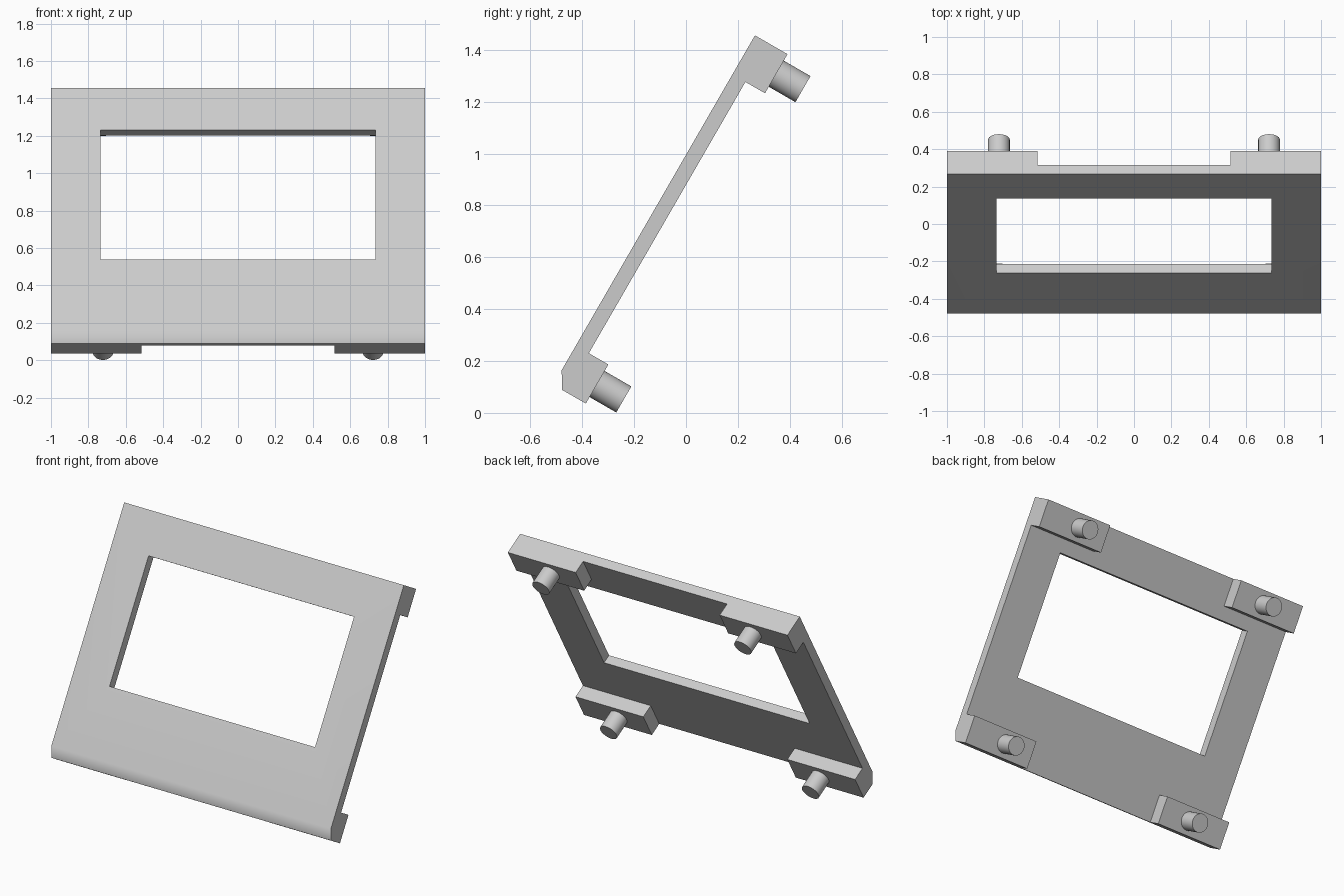
import bpy, bmesh, math
from mathutils import Matrix

cube = bpy.data.objects.get("Cube")
if cube:
    bpy.data.objects.remove(cube, do_unlink=True)

# Panel frame: local x = width, y = distance down the slope, z = depth behind the face
FRAME = Matrix.Translation((0, 0.266, 1.456)) @ Matrix.Rotation(math.radians(-120), 4, 'X')
THICK, PAD_DEPTH, PEG_DEPTH, LENGTH = 0.058, 0.145, 0.264, 1.556

grey = bpy.data.materials.new("light_grey")
grey.use_nodes = True
grey.diffuse_color = (0.6, 0.6, 0.6, 1)
grey.node_tree.nodes["Principled BSDF"].inputs["Base Color"].default_value = (0.6, 0.6, 0.6, 1)


def add_object(name, bm):
    bmesh.ops.recalc_face_normals(bm, faces=bm.faces)
    mesh = bpy.data.meshes.new(name)
    bm.to_mesh(mesh)
    bm.free()
    mesh.materials.append(grey)
    obj = bpy.data.objects.new(name, mesh)
    bpy.context.collection.objects.link(obj)
    obj.matrix_world = FRAME
    return obj


def add_box(name, low, high):
    bm = bmesh.new()
    size = [b - a for a, b in zip(low, high)]
    mid = [(a + b) / 2 for a, b in zip(low, high)]
    bmesh.ops.create_cube(bm, size=1, matrix=Matrix.Translation(mid) @ Matrix.Diagonal((*size, 1)))
    return add_object(name, bm)


def smooth(obj):
    bpy.ops.object.select_all(action='DESELECT')
    obj.select_set(True)
    bpy.context.view_layer.objects.active = obj
    bpy.ops.object.shade_smooth_by_angle(angle=math.radians(35))


# Sloping panel with a chamfered lower front edge
bm = bmesh.new()
profile = [(0, 0), (0, THICK), (LENGTH, THICK), (LENGTH, 0.039), (1.491, 0)]
face = bm.faces.new([bm.verts.new((-1, s, d)) for s, d in profile])
extruded = bmesh.ops.extrude_face_region(bm, geom=[face])["geom"]
bmesh.ops.translate(bm, vec=(2, 0, 0), verts=[v for v in extruded if isinstance(v, bmesh.types.BMVert)])
panel = add_object("panel", bm)

# Window opening
cutter = add_box("window_cutter", (-0.735, 0.26, -0.1), (0.735, 1.058, 0.2))
cutter.hide_render = True
cut = panel.modifiers.new("window", 'BOOLEAN')
cut.operation = 'DIFFERENCE'
cut.solver = 'EXACT'
cut.object = cutter
bpy.context.view_layer.objects.active = panel
bpy.ops.object.modifier_apply(modifier=cut.name)
bpy.data.objects.remove(cutter, do_unlink=True)
smooth(panel)
panel.modifiers.new("flat_face_normals", 'WEIGHTED_NORMAL').keep_sharp = True

# Corner pads and round pegs on the back
for row, top, bottom, peg_at in (("upper", 0, 0.174, 0.087), ("lower", 1.382, LENGTH, 1.469)):
    for side, sign in (("left", 1), ("right", -1)):
        xs = sorted((sign * 0.515, sign))
        add_box(f"{row}_{side}_pad", (xs[0], top, THICK), (xs[1], bottom, PAD_DEPTH))
        bm = bmesh.new()
        middle = Matrix.Translation((sign * 0.722, peg_at, (PAD_DEPTH + PEG_DEPTH) / 2))
        bmesh.ops.create_cone(bm, cap_ends=True, segments=40, radius1=0.058, radius2=0.058,
                              depth=PEG_DEPTH - PAD_DEPTH, matrix=middle)
        smooth(add_object(f"{row}_{side}_peg", bm))
